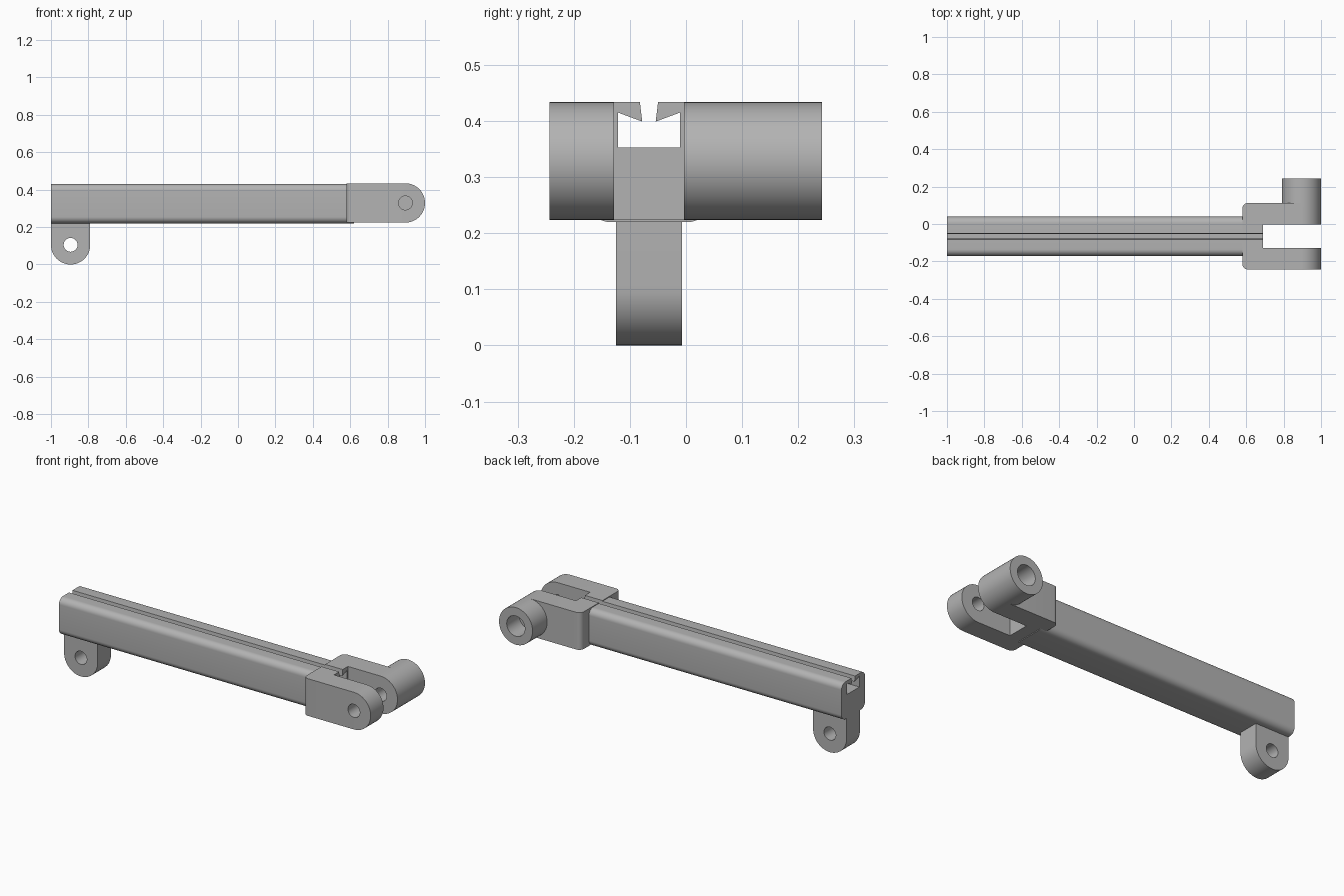
import bpy, bmesh
from math import cos, sin, pi, radians

default = bpy.data.objects.get("Cube")
if default:
    bpy.data.objects.remove(default, do_unlink=True)

grey = bpy.data.materials.new("plain grey")
grey.use_nodes = True
grey.diffuse_color = (0.45, 0.45, 0.45, 1)
grey.node_tree.nodes["Principled BSDF"].inputs["Base Color"].default_value = grey.diffuse_color

MID = -0.066      # centre line of the beam in y
R = 0.105         # outer radius of the hinge ends
PIN = 0.037       # pin hole radius
EYE_X, EYE_Z = 0.895, 0.329


def arc(cx, cz, r, start, end, n=24):
    angles = [radians(start + (end - start) * i / n) for i in range(n + 1)]
    return [(cx + r * cos(a), cz + r * sin(a)) for a in angles]


def prism(name, pts, axis, lo, hi, corner=0):
    """Extrude a closed outline along x (points y, z) or y (points x, z)."""
    place = (lambda p, t: (t, *p)) if axis == "x" else (lambda p, t: (p[0], t, p[1]))
    bm = bmesh.new()
    face = bm.faces.new([bm.verts.new(place(p, lo)) for p in pts])
    new = bmesh.ops.extrude_face_region(bm, geom=[face])["geom"]
    shift = (hi - lo, 0, 0) if axis == "x" else (0, hi - lo, 0)
    bmesh.ops.translate(bm, vec=shift, verts=[v for v in new if isinstance(v, bmesh.types.BMVert)])
    bmesh.ops.recalc_face_normals(bm, faces=bm.faces)
    if corner:    # round the upright edges on the -x side
        x_min = min(v.co.x for v in bm.verts)
        edges = [e for e in bm.edges if all(v.co.x < x_min + 1e-4 for v in e.verts)
                 and abs(e.verts[0].co.y - e.verts[1].co.y) < 1e-4]
        bmesh.ops.bevel(bm, geom=edges, offset=corner, segments=8, profile=0.5, affect="EDGES")
    mesh = bpy.data.meshes.new(name)
    bm.to_mesh(mesh)
    bm.free()
    mesh.materials.append(grey)
    ob = bpy.data.objects.new(name, mesh)
    bpy.context.collection.objects.link(ob)
    return ob


def rod(name, x, z, r, lo, hi):
    return prism(name, arc(x, z, r, 0, 360, 48)[:-1], "y", lo, hi)


def combine(ob, other, operation="DIFFERENCE"):
    mod = ob.modifiers.new(operation, "BOOLEAN")
    mod.operation, mod.object, mod.solver = operation, other, "EXACT"
    bpy.context.view_layer.objects.active = ob
    bpy.ops.object.modifier_apply(modifier=mod.name)
    bpy.data.objects.remove(other, do_unlink=True)


# Slot outline: flat-floored channel with sloping lips and a narrow mouth
half_slot = [(0.055, 0.353), (0.055, 0.415), (0.012, 0.399), (0.016, 0.432), (0.017, 0.45)]
slot = [(MID + y, z) for y, z in half_slot] + [(MID - y, z) for y, z in reversed(half_slot)]

# Long rounded beam
fillet = 0.035
outline = []
for k, (sy, sz) in enumerate([(1, 1), (-1, 1), (-1, -1), (1, -1)]):
    outline += arc(MID + sy * (R - fillet), 0.325 + sz * (R - fillet), fillet, k * 90, k * 90 + 90, 10)
beam = prism("beam", outline, "x", -1, 0.62)
combine(beam, prism("slot_cutter", slot, "x", -1.1, 0.7))

# Hanging lug under the far end
lug_outline = arc(-EYE_X, R, R, 180, 360) + [(R - EYE_X, 0.23), (-1, 0.23)]
lug = prism("hinge_lug", lug_outline, "y", MID - 0.059, MID + 0.059)
combine(lug, rod("lug_hole_cutter", -EYE_X, R, PIN, -0.3, 0.3))

# Fork with rounded prongs and the side boss
side = arc(EYE_X, EYE_Z, R, -90, 90) + [(0.58, EYE_Z + R), (0.58, EYE_Z - R)]
fork = prism("fork", side, "y", -0.243, 0.112, corner=0.028)
combine(fork, rod("boss", EYE_X, EYE_Z, R, 0.09, 0.242), "UNION")
gap = [(0.69, 0.1), (1.1, 0.1), (1.1, 0.6), (0.69, 0.6)]
combine(fork, prism("gap_cutter", gap, "y", MID - 0.0625, MID + 0.0625))
combine(fork, prism("slot_cutter", slot, "x", 0.5, 0.75))
combine(fork, rod("pin_cutter", EYE_X, EYE_Z, PIN, -0.3, 0.1))
combine(fork, rod("bore_cutter", EYE_X, EYE_Z, 0.057, 0.13, 0.3))

# Smooth curves, sharp edges
bpy.ops.object.select_all(action="DESELECT")
for ob in (beam, lug, fork):
    ob.select_set(True)
bpy.context.view_layer.objects.active = beam
bpy.ops.object.shade_smooth_by_angle(angle=radians(30))
